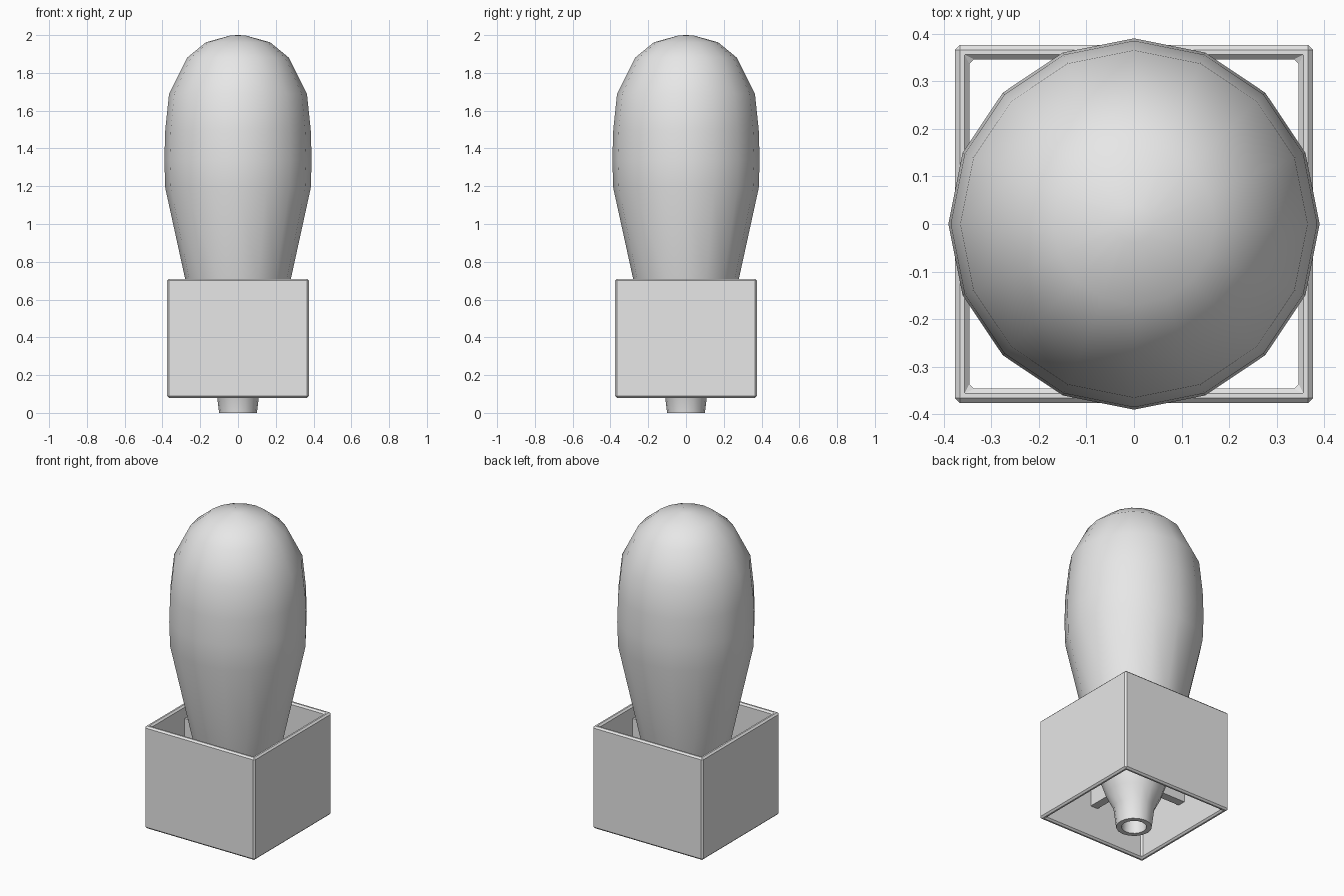
import bpy, bmesh, math
from mathutils import Matrix

cube = bpy.data.objects.get("Cube")
if cube:
    bpy.data.objects.remove(cube, do_unlink=True)

grey = bpy.data.materials.new("light_grey")
grey.use_nodes = True
grey.diffuse_color = (0.8, 0.8, 0.8, 1)
grey.node_tree.nodes["Principled BSDF"].inputs["Base Color"].default_value = (0.8, 0.8, 0.8, 1)


def make_object(name, bm):
    bmesh.ops.remove_doubles(bm, verts=bm.verts, dist=0.0001)
    bmesh.ops.recalc_face_normals(bm, faces=bm.faces)
    mesh = bpy.data.meshes.new(name)
    bm.to_mesh(mesh)
    bm.free()
    mesh.materials.append(grey)
    obj = bpy.data.objects.new(name, mesh)
    bpy.context.collection.objects.link(obj)
    return obj


# Body: round nose, long taper, tail nozzle with a blind bore
profile = [(0, 2.0), (0.04, 1.998), (0.17, 1.962), (0.27, 1.88), (0.365, 1.69),
           (0.385, 1.5), (0.39, 1.34), (0.385, 1.19), (0.28, 0.71),
           (0.19, 0.3), (0.155, 0.2), (0.115, 0.12), (0.1, 0),
           (0.07, 0), (0.065, 0.1), (0, 0.1)]
bm = bmesh.new()
verts = [bm.verts.new((r, 0, z)) for r, z in profile]
edges = [bm.edges.new(pair) for pair in zip(verts, verts[1:])]
bmesh.ops.spin(bm, geom=verts + edges, cent=(0, 0, 0), axis=(0, 0, 1),
               angle=math.tau, steps=16, use_merge=True)
body = make_object("body", bm)
bpy.ops.object.select_all(action='DESELECT')
body.select_set(True)
bpy.context.view_layer.objects.active = body
bpy.ops.object.shade_smooth_by_angle(angle=math.radians(35))

# Square tail shroud: open tube with chamfered edges
bm = bmesh.new()
outer, inner, low, high = 0.376, 0.346, 0.08, 0.71
corners = [(-1, -1), (1, -1), (1, 1), (-1, 1)]
rings = [[bm.verts.new((x * s, y * s, z)) for x, y in corners]
         for s, z in ((outer, low), (outer, high), (inner, high), (inner, low))]
for i, ring in enumerate(rings):
    following = rings[(i + 1) % 4]
    for j in range(4):
        k = (j + 1) % 4
        bm.faces.new((ring[j], ring[k], following[k], following[j]))
shroud = make_object("tail_shroud", bm)
bevel = shroud.modifiers.new("chamfer", 'BEVEL')
bevel.width = 0.01
bevel.segments = 1
bevel.limit_method = 'ANGLE'

# Four fins joining the body to the shroud walls
fin_bottom, fin_top, fin_in, fin_out = 0.28, 0.63, 0.1, 0.355
for i, side in enumerate(("left", "back", "right", "front")):
    bm = bmesh.new()
    bmesh.ops.create_cube(bm, size=1)
    bmesh.ops.scale(bm, vec=(fin_out - fin_in, 0.05, fin_top - fin_bottom), verts=bm.verts)
    bmesh.ops.translate(bm, vec=((fin_in + fin_out) / 2, 0, (fin_top + fin_bottom) / 2),
                        verts=bm.verts)
    bmesh.ops.rotate(bm, cent=(0, 0, 0), matrix=Matrix.Rotation(i * math.pi / 2, 3, 'Z'),
                     verts=bm.verts)
    make_object(side + "_fin", bm)
